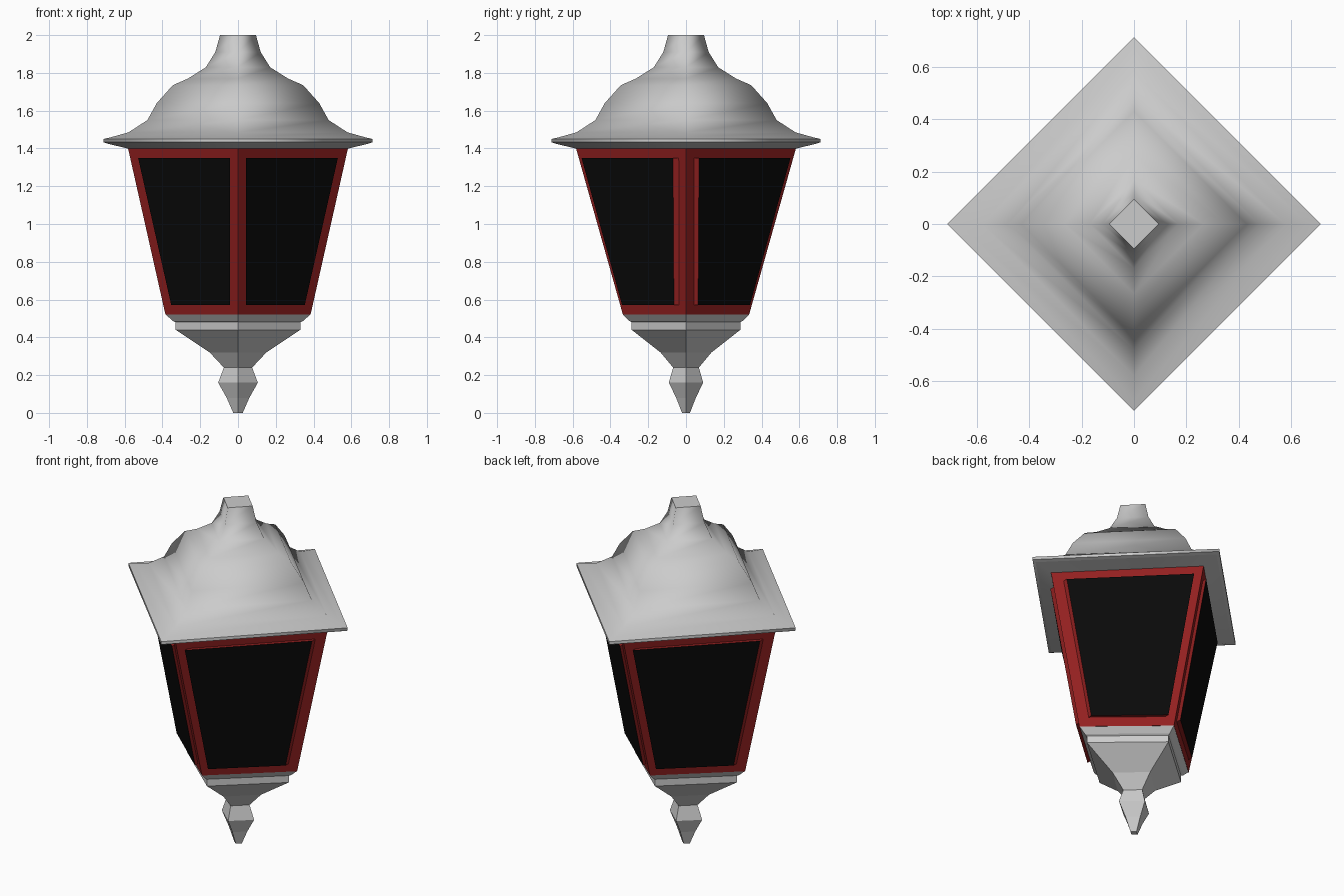
import bpy, bmesh
from mathutils import Vector

if "Cube" in bpy.data.objects:
    bpy.data.objects.remove(bpy.data.objects["Cube"])


def material(name, color):
    m = bpy.data.materials.new(name)
    m.diffuse_color = color
    m.use_nodes = True
    m.node_tree.nodes["Principled BSDF"].inputs["Base Color"].default_value = m.diffuse_color
    return m


red = material("red_paint", (0.30, 0.015, 0.015, 1))
black = material("dark_glass", (0.003, 0.003, 0.003, 1))


def finish(name, bm, mats=()):
    bmesh.ops.recalc_face_normals(bm, faces=bm.faces)
    me = bpy.data.meshes.new(name)
    bm.to_mesh(me)
    bm.free()
    ob = bpy.data.objects.new(name, me)
    bpy.context.collection.objects.link(ob)
    for m in mats:
        me.materials.append(m)
    return ob


def diamond_loft(name, profile, mats=(), smooth=False):
    """Four-sided loft; each ring is (half x, half y, z) with corners on the axes."""
    bm = bmesh.new()
    rings = [[bm.verts.new(p) for p in ((a, 0, z), (0, b, z), (-a, 0, z), (0, -b, z))]
             for a, b, z in profile]
    for r, s in zip(rings, rings[1:]):
        for i in range(4):
            j = (i + 1) % 4
            f = bm.faces.new((r[i], r[j], s[j], s[i]))
            f.smooth = smooth
    for cap in (rings[0], rings[-1]):
        f = bm.faces.new(cap)
        for e in f.edges:
            e.smooth = False
    return finish(name, bm, mats), rings


# Pointed base with finial
diamond_loft("base", [(0.025, 0.021, 0), (0.06, 0.052, 0.08), (0.105, 0.091, 0.16),
                      (0.075, 0.068, 0.24), (0.15, 0.135, 0.32), (0.33, 0.288, 0.44),
                      (0.33, 0.288, 0.48), (0.345, 0.30, 0.487), (0.382, 0.333, 0.52)])

# Tapered red housing
BOT, TOP = (0.384, 0.334, 0.52), (0.582, 0.582, 1.40)
diamond_loft("housing", [BOT, TOP], [red])

# Stepped roof with flat rim, softly shaded sides
roof = [(0.585, 1.40), (0.69, 1.425), (0.712, 1.433), (0.712, 1.45), (0.67, 1.46),
        (0.58, 1.485), (0.48, 1.55), (0.43, 1.64), (0.345, 1.735), (0.265, 1.77),
        (0.17, 1.83), (0.12, 1.91), (0.095, 2.0)]
roof_ob, _ = diamond_loft("roof", [(r, r, z) for r, z in roof], smooth=True)
for e in roof_ob.data.edges:  # crisp rim edges
    za, zb = (roof_ob.data.vertices[v].co.z for v in e.vertices)
    if za == zb and 1.42 < za < 1.455:
        e.use_edge_sharp = True

# Raised window panes, red sides and dark face, one per side
MARGIN, RAISE = 0.042, 0.027


def window(name, sx, sy):
    def face_points(z):
        t = (z - BOT[2]) / (TOP[2] - BOT[2])
        a = BOT[0] + t * (TOP[0] - BOT[0])
        b = BOT[1] + t * (TOP[1] - BOT[1])
        return [Vector((sx * x, sy * b * (1 - x / a), z)) for x in (MARGIN, a - MARGIN)]

    lo, hi = face_points(0.57), face_points(1.35)
    pts = [lo[0], lo[1], hi[1], hi[0]]
    bm = bmesh.new()
    back = [bm.verts.new(p + Vector((0, -sy * 0.01, 0))) for p in pts]
    front = [bm.verts.new(p + Vector((0, sy * RAISE, 0))) for p in pts]
    bm.faces.new(back)
    for i in range(4):
        j = (i + 1) % 4
        bm.faces.new((back[i], back[j], front[j], front[i]))
    bm.faces.new(front).material_index = 1
    finish(name, bm, [red, black])


for sx, side in ((-1, "left"), (1, "right")):
    for sy, end in ((-1, "front"), (1, "back")):
        window(f"window_{end}_{side}", sx, sy)
